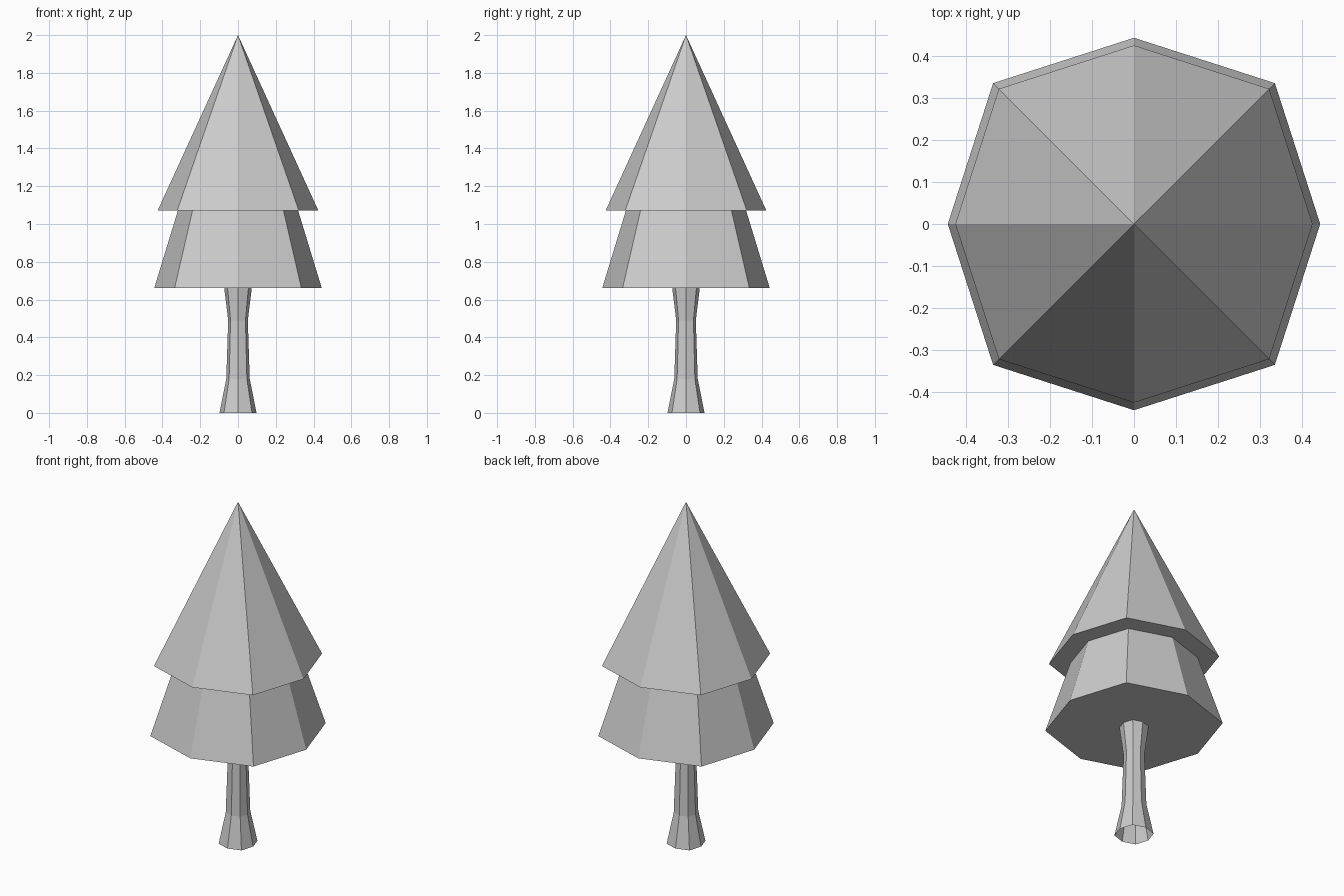
import bpy, bmesh
from math import sin, cos, pi

if "Cube" in bpy.data.objects:
    bpy.data.objects.remove(bpy.data.objects["Cube"])


def lathe(name, profile, tip=None):
    """Eight-sided open shell through (radius, z) rings, optionally closed to a tip."""
    bm = bmesh.new()
    rings = []
    for r, z in profile:
        ring = []
        for i in range(8):
            # diagonal corners sit slightly further out than the axis corners
            k = r * (1.07 if i % 2 else 1.0)
            ring.append(bm.verts.new((k * cos(i * pi / 4), k * sin(i * pi / 4), z)))
        rings.append(ring)
    for a, b in zip(rings, rings[1:]):
        for i in range(8):
            j = (i + 1) % 8
            bm.faces.new((a[i], a[j], b[j], b[i]))
    if tip is not None:
        top = bm.verts.new((0, 0, tip))
        for i in range(8):
            bm.faces.new((rings[-1][i], rings[-1][(i + 1) % 8], top))
    mesh = bpy.data.meshes.new(name)
    bm.to_mesh(mesh)
    bm.free()
    obj = bpy.data.objects.new(name, mesh)
    bpy.context.collection.objects.link(obj)
    return obj


# Trunk: flared foot, narrow waist, open at the bottom
lathe("trunk", [(0.098, 0), (0.062, 0.18), (0.052, 0.49), (0.073, 0.662)])

# Foliage: underside, lower tier, overhang of the upper tier, pointed top
lathe("foliage", [(0.073, 0.662), (0.443, 0.662), (0.318, 1.072), (0.425, 1.072)], tip=2.0)
